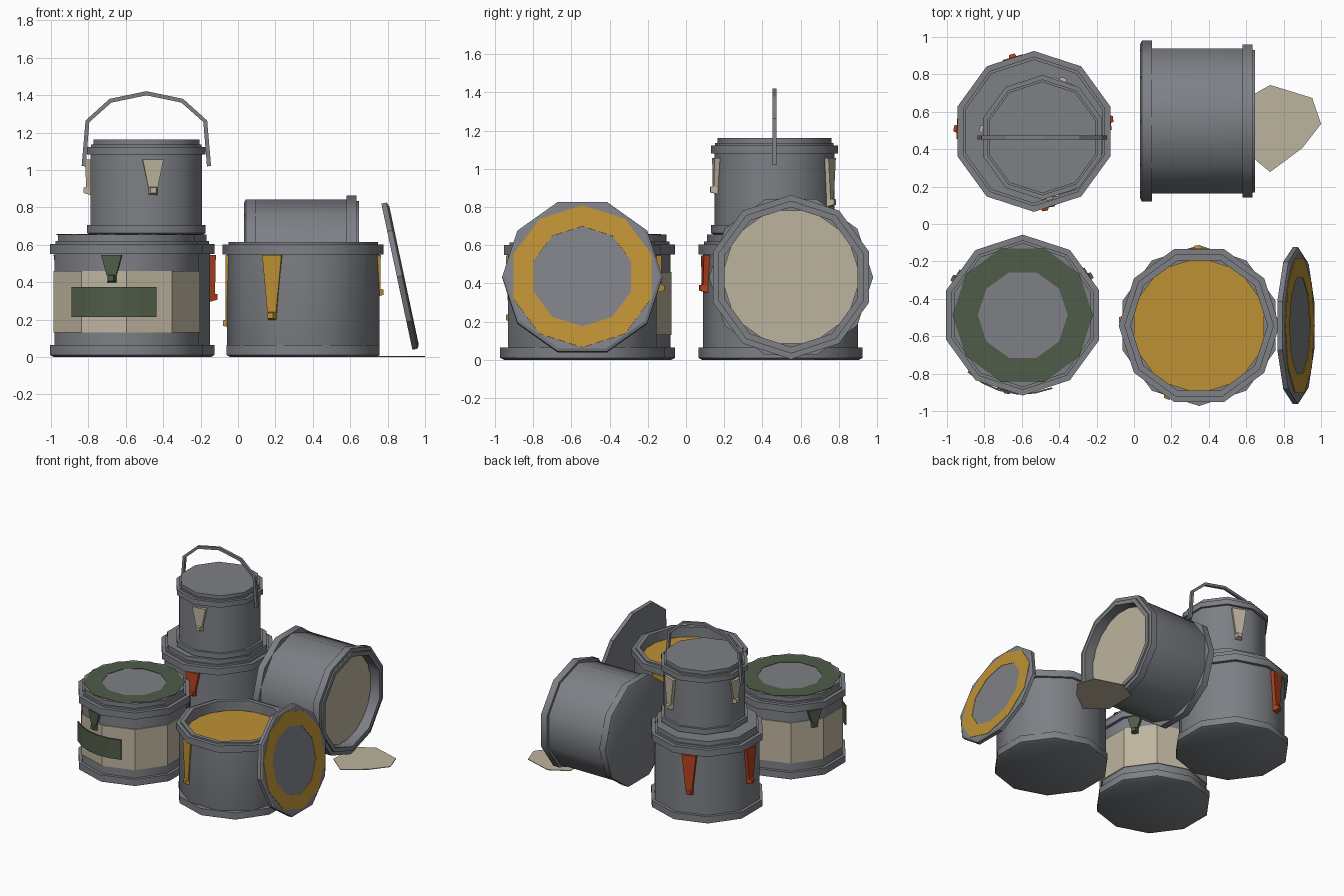
import bpy, bmesh, math
from mathutils import Matrix, Vector

if "Cube" in bpy.data.objects:
    bpy.data.objects.remove(bpy.data.objects["Cube"])

SIDES = 10
HALF = math.pi / SIDES          # half a facet, turns a vertex towards y


def material(name, rgb):
    m = bpy.data.materials.new(name)
    m.diffuse_color = (*rgb, 1)
    m.use_nodes = True
    m.node_tree.nodes["Principled BSDF"].inputs["Base Color"].default_value = m.diffuse_color
    return m


GREY = material("tin_grey", (0.205, 0.215, 0.235))
ORANGE = material("orange_paint", (0.51, 0.283, 0.034))
CREAM = material("cream_paint", (0.515, 0.456, 0.342))
GREEN = material("green_paint", (0.08, 0.107, 0.065))
RED = material("red_paint", (0.456, 0.053, 0.013))


def finish(name, bm, mat, matrix=Matrix(), smooth=False):
    bmesh.ops.recalc_face_normals(bm, faces=bm.faces[:])
    for f in bm.faces:
        f.smooth = smooth
    for e in bm.edges:
        e.smooth = e.calc_face_angle(0) < math.radians(40)
    me = bpy.data.meshes.new(name)
    bm.to_mesh(me)
    bm.free()
    me.materials.append(mat)
    ob = bpy.data.objects.new(name, me)
    ob.matrix_world = matrix
    bpy.context.collection.objects.link(ob)
    return ob


def lathe(name, profile, mat, matrix, phase=0.0, ring=False, smooth=False):
    """Turn (radius, z) points into a ten-sided solid, or a ring."""
    bm = bmesh.new()
    loops = [[bm.verts.new((r * math.cos(phase + 2 * HALF * i),
                            r * math.sin(phase + 2 * HALF * i), z))
              for i in range(SIDES)] for r, z in profile]
    pairs = list(zip(loops, loops[1:]))
    if ring:
        pairs.append((loops[-1], loops[0]))
    else:
        bm.faces.new(loops[0])
        bm.faces.new(loops[-1])
    for a, b in pairs:
        for i in range(SIDES):
            j = (i + 1) % SIDES
            bm.faces.new((a[i], a[j], b[j], b[i]))
    return finish(name, bm, mat, matrix, smooth)


def band(r0, r1, z0, z1):
    return [(r0, z0), (r1, z0), (r1, z1), (r0, z1)]


def loft(bm, a, b):
    """Join two equal outlines into a closed solid."""
    va, vb = [[bm.verts.new(p) for p in o] for o in (a, b)]
    bm.faces.new(va)
    bm.faces.new(vb)
    n = len(va)
    for i in range(n):
        bm.faces.new((va[i], va[(i + 1) % n], vb[(i + 1) % n], vb[i]))


def drips(name, centre, radius, mat, runs):
    """Paint runs: (angle, top z, bottom z), each a taper with a blob."""
    for k, (deg, top, bottom) in enumerate(runs):
        bm = bmesh.new()

        def outline(x, w0, z0, w1, z1):
            return [(x, -w0, z0), (x, w0, z0), (x, w1, z1), (x, -w1, z1)]
        neck = bottom + 0.04
        loft(bm, outline(radius - 0.03, 0.025, neck, 0.056, top),
             outline(radius + 0.008, 0.025, neck, 0.056, top))
        loft(bm, outline(radius - 0.02, 0.028, bottom, 0.028, bottom + 0.052),
             outline(radius + 0.024, 0.016, bottom + 0.012, 0.016, bottom + 0.04))
        finish(f"{name}_{k + 1}", bm, mat, Matrix.Translation((*centre, 0))
               @ Matrix.Rotation(math.radians(deg), 4, 'Z'))


CLOSED = [(0.41, 0), (0.43, 0.01), (0.43, 0.064), (0.405, 0.064), (0.405, 0.55),
          (0.43, 0.55), (0.43, 0.604), (0.40, 0.604), (0.40, 0.62),
          (0.385, 0.62), (0.385, 0.655)]
OPEN = [(0.40, 0.004), (0.408, 0.03), (0.408, 0.548), (0.43, 0.548), (0.43, 0.602),
        (0.40, 0.602), (0.40, 0.614), (0.366, 0.614), (0.366, 0.48)]


def open_can(name, matrix, paint):
    lathe(name + "_body", OPEN, GREY, matrix, 0, smooth=True)
    lathe(name + "_base_rim", [(0.41, 0), (0.43, 0.01), (0.43, 0.064), (0.40, 0.064)],
          GREY, matrix, HALF, smooth=True)
    lathe(name + "_paint", [(0.366, 0.49), (0.366, 0.535)], paint, matrix, HALF)


# Closed cans: labelled one in front, a stack of two behind
front_c, back_c, small_c = (-0.595, -0.487), (-0.535, 0.495), (-0.49, 0.463)
front_m = Matrix.Translation((*front_c, 0))
lathe("labelled_can", CLOSED, GREY, front_m, HALF, smooth=True)
lathe("stack_lower_can", CLOSED, GREY, Matrix.Translation((*back_c, 0)), HALF, smooth=True)
lathe("stack_upper_can", CLOSED, GREY,
      Matrix.Translation((*small_c, 0.655)) @ Matrix.Scale(0.775, 4), HALF, smooth=True)

# Label, its coloured panel and the painted lid ring
lathe("paper_label", band(0.39, 0.412, 0.13, 0.46), CREAM, front_m, HALF, ring=True)
lathe("lid_paint_ring", band(0.24, 0.375, 0.652, 0.658), GREEN, front_m, 0, ring=True)
bm = bmesh.new()
rows = []
for i in range(6):
    a = math.radians(-134 + 66 * i / 5)
    rows.append([bm.verts.new((r * math.cos(a), r * math.sin(a), z))
                 for r, z in band(0.416, 0.425, 0.215, 0.375)])
for a, b in zip(rows, rows[1:]):
    for i in range(4):
        j = (i + 1) % 4
        bm.faces.new((a[i], a[j], b[j], b[i]))
bm.faces.new(rows[0])
bm.faces.new(rows[-1])
finish("label_panel", bm, GREEN, front_m)

# Carrying handle on the top can
half = [(0.335, 1.02), (0.315, 1.26), (0.192, 1.37), (0, 1.41)]
path = [(-x, z) for x, z in half] + half[-2::-1]
bm = bmesh.new()
rows = []
for i, (x, z) in enumerate(path):
    p, q = path[max(i - 1, 0)], path[min(i + 1, len(path) - 1)]
    n = Vector((p[1] - q[1], 0, q[0] - p[0])).normalized() * 0.011
    c = Vector((x, 0, z))
    y = Vector((0, 0.011, 0))
    rows.append([bm.verts.new(c + s * n + t * y)
                 for s, t in ((-1, -1), (1, -1), (1, 1), (-1, 1))])
for a, b in zip(rows, rows[1:]):
    for i in range(4):
        j = (i + 1) % 4
        bm.faces.new((a[i], a[j], b[j], b[i]))
bm.faces.new(rows[0])
bm.faces.new(rows[-1])
finish("handle", bm, GREY, Matrix.Translation((*small_c, 0)))

# Open cans: one upright, one tipped on its side
open_c = (0.348, -0.543)
open_can("open_can", Matrix.Translation((*open_c, 0)), ORANGE)
open_can("tipped_can", Matrix.Translation((0.032, 0.55, 0.433))
         @ Matrix.Rotation(math.pi / 2, 4, 'Y'), CREAM)

# Spilled puddle
puddle = [(0.58, 0.66), (0.728, 0.743), (0.953, 0.674), (1.0, 0.535),
          (0.90, 0.406), (0.728, 0.278), (0.58, 0.40)]
bm = bmesh.new()
loft(bm, [(x, y, 0) for x, y in puddle], [(x, y, 0.005) for x, y in puddle])
finish("spilled_puddle", bm, CREAM)

# Loose lid leaning on the open can
lid_m = Matrix.Translation((0.867, -0.543, 0.433)) @ Matrix.Rotation(math.radians(78), 4, 'Y')
lathe("loose_lid", [(0.42, -0.018), (0.42, 0.01), (0.405, 0.018)], GREY, lid_m, HALF)
lathe("loose_lid_paint", band(0.268, 0.38, 0.015, 0.021), ORANGE, lid_m, 0, ring=True)

# Paint runs below the rims
drips("green_drip", front_c, 0.405, GREEN,
      [(258.5, 0.545, 0.395), (30, 0.545, 0.40), (152, 0.545, 0.40)])
drips("red_drip", back_c, 0.405, RED,
      [(9, 0.545, 0.295), (106, 0.545, 0.22), (178, 0.545, 0.25), (278, 0.545, 0.35)])
drips("cream_drip", small_c, 0.314, CREAM,
      [(276.5, 1.056, 0.865), (172, 1.056, 0.865), (70, 1.056, 0.80)])
drips("orange_drip", open_c, 0.405, ORANGE,
      [(246, 0.545, 0.195), (91, 0.545, 0.35), (3, 0.545, 0.32), (176, 0.545, 0.155)])
